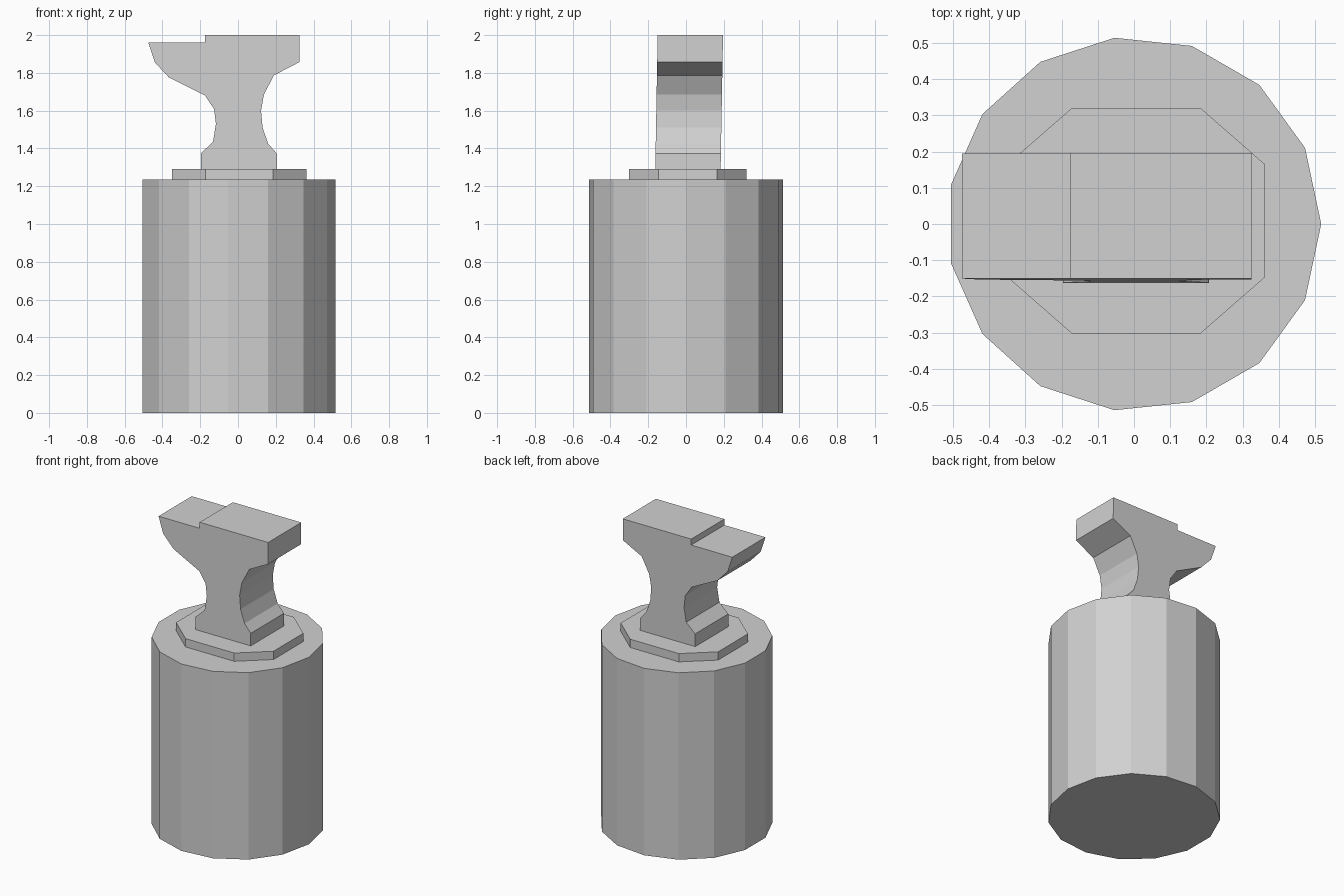
import bpy
import bmesh
from math import cos, sin, tau

cube = bpy.data.objects.get("Cube")
if cube:
    bpy.data.objects.remove(cube, do_unlink=True)

# Single flat grey
grey = bpy.data.materials.new("light_grey")
grey.use_nodes = True
colour = (0.64, 0.64, 0.64, 1)
grey.diffuse_color = colour
grey.node_tree.nodes["Principled BSDF"].inputs["Base Color"].default_value = colour


def prism(name, outline, offset):
    """Closed solid made by extruding a planar outline along an offset."""
    bm = bmesh.new()
    face = bm.faces.new([bm.verts.new(p) for p in outline])
    extruded = bmesh.ops.extrude_face_region(bm, geom=[face])["geom"]
    moved = [v for v in extruded if isinstance(v, bmesh.types.BMVert)]
    bmesh.ops.translate(bm, verts=moved, vec=offset)
    bmesh.ops.recalc_face_normals(bm, faces=bm.faces)
    mesh = bpy.data.meshes.new(name)
    bm.to_mesh(mesh)
    bm.free()
    mesh.materials.append(grey)
    obj = bpy.data.objects.new(name, mesh)
    bpy.context.collection.objects.link(obj)
    return obj


# Faceted round block
SIDES, RADIUS, BLOCK_TOP, PLATE_TOP = 15, 0.517, 1.235, 1.29
ring = [(RADIUS * cos(tau * i / SIDES), RADIUS * sin(tau * i / SIDES), 0)
        for i in range(SIDES)]
prism("block", ring, (0, 0, BLOCK_TOP))

# Chamfered square plate
corners = [(1, 0.5), (0.5, 1), (-0.5, 1), (-1, 0.5),
           (-1, -0.5), (-0.5, -1), (0.5, -1), (1, -0.5)]
plate = [(0.006 + 0.356 * x, 0.009 + 0.311 * y, BLOCK_TOP) for x, y in corners]
prism("base_plate", plate, (0, 0, PLATE_TOP - BLOCK_TOP))

# Anvil body: side profile with horn step, waist and foot, leaning slightly back
profile = [
    (-0.175, 2.0), (-0.175, 1.96), (-0.475, 1.96), (-0.44, 1.855),
    (-0.365, 1.775), (-0.175, 1.68), (-0.127, 1.61), (-0.117, 1.53),
    (-0.132, 1.435), (-0.196, 1.375), (-0.196, PLATE_TOP),
    (0.207, PLATE_TOP), (0.206, 1.372), (0.16, 1.425), (0.13, 1.51),
    (0.122, 1.60), (0.137, 1.685), (0.19, 1.787), (0.325, 1.857), (0.325, 2.0),
]
LEAN = 0.018
front = [(x, -0.15 - LEAN * (2 - z), z) for x, z in profile]
prism("anvil", front, (0, 0.346, 0))
